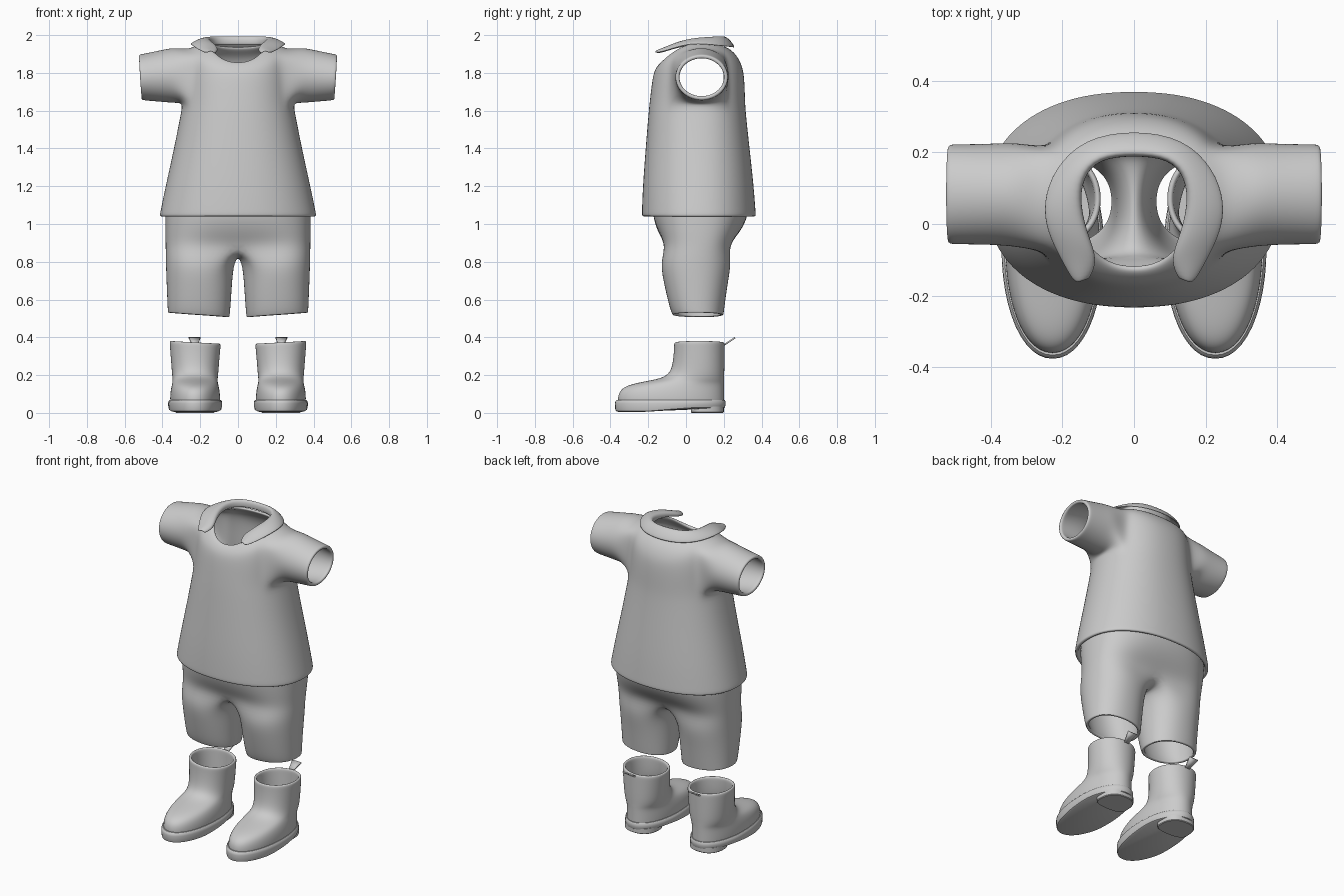
import bpy, bmesh
from math import sin, cos, pi, copysign, radians

if "Cube" in bpy.data.objects:
    bpy.data.objects.remove(bpy.data.objects["Cube"])


def oval(t, cx, w, yc, yf, yb, e=1.0):
    """Point on an egg-shaped outline; angle -90 deg is the front, 0 the +x side."""
    c, s = cos(t), sin(t)
    c, s = copysign(abs(c) ** e, c), copysign(abs(s) ** e, s)
    return cx + w * c, yc + (yb - yc if s > 0 else yc - yf) * s, s


def skin(bm, low, up, closed=False):
    n = len(low)
    for i in range(n if closed else n - 1):
        j = (i + 1) % n
        bm.faces.new((low[i], low[j], up[j], up[i]))


def finish(name, bm, thick=0.0, sub=0, offset=-1):
    """Mesh half -> mirrored, thickened, smoothed object."""
    me = bpy.data.meshes.new(name)
    bm.to_mesh(me)
    bm.free()
    ob = bpy.data.objects.new(name, me)
    bpy.context.collection.objects.link(ob)
    me.shade_smooth()
    if not sub:
        me.set_sharp_from_angle(angle=radians(40))
    ob.modifiers.new("Mirror", 'MIRROR').merge_threshold = 0.0005
    if thick:
        m = ob.modifiers.new("Thickness", 'SOLIDIFY')
        m.thickness, m.offset = thick, offset
    if sub:
        m = ob.modifiers.new("Smooth", 'SUBSURF')
        m.levels = m.render_levels = sub
    return ob


# Shirt: half-width, front y, back y, then z at front, side and back
bm = bmesh.new()
N = 16
rows = []
for w, yf, yb, zf, zs, zb in [
        (.417, -.235, .372, 1.04, 1.04, 1.04), (.414, -.235, .370, 1.06, 1.06, 1.06),
        (.385, -.230, .360, 1.20, 1.20, 1.20), (.340, -.215, .338, 1.40, 1.40, 1.40),
        (.307, -.201, .319, 1.57, 1.57, 1.57), (.293, -.194, .314, 1.64, 1.64, 1.64),
        (.285, -.186, .312, 1.71, 1.74, 1.72), (.278, -.178, .307, 1.77, 1.84, 1.80),
        (.262, -.168, .293, 1.81, 1.925, 1.85), (.215, -.150, .262, 1.84, 1.95, 1.905),
        (.160, -.128, .205, 1.86, 1.965, 1.945)]:
    row = []
    for i in range(N + 1):
        x, y, s = oval(-pi / 2 + pi * i / N, 0, w, .07, yf, yb, .9)
        row.append(bm.verts.new((x, y, zs + ((zb if s > 0 else zf) - zs) * s * s)))
    rows.append(row)
A, B, R0, R1 = 5, 11, 5, 8          # columns and rows left open for the sleeve
for r in range(len(rows) - 1):
    if R0 <= r < R1:
        skin(bm, rows[r][:A + 1], rows[r + 1][:A + 1])
        skin(bm, rows[r][B:], rows[r + 1][B:])
    else:
        skin(bm, rows[r], rows[r + 1])
# Sleeve grown from the open loop
prev = (rows[R0][A:B + 1] + [rows[r][B] for r in range(R0 + 1, R1)]
        + rows[R1][A:B + 1][::-1] + [rows[r][A] for r in range(R1 - 1, R0, -1)])
L = len(prev)
for x, z0, z1, ry in [(.33, 1.638, 1.938, .148), (.40, 1.643, 1.922, .143),
                      (.50, 1.652, 1.902, .142), (.52, 1.655, 1.898, .141)]:
    ring = []
    for i in range(L):
        t = 2 * pi * (i - 3) / L - pi / 2
        z = (z0 + z1) / 2 + (z1 - z0) / 2 * sin(t)
        ring.append(bm.verts.new((x + .06 * (z - 1.78), .083 + ry * cos(t), z)))
    skin(bm, prev, ring, True)
    prev = ring
finish("shirt", bm, .022, 2)

# Collar: fold line, outer edge and stand height, from back centre to front tip
bm = bmesh.new()
prev = None
for f, o, drop in [
        ((0, .195, 1.998), (0, .264, 1.932), .05),
        ((.10, .186, 1.998), (.14, .240, 1.936), .05),
        ((.148, .13, 1.994), (.225, .155, 1.945), .045),
        ((.155, .05, 1.984), (.256, .06, 1.955), .035),
        ((.130, -.04, 1.964), (.246, -.02, 1.945), .03),
        ((.105, -.10, 1.935), (.205, -.10, 1.918), .02),
        ((.130, -.155, 1.908), (.165, -.17, 1.902), .008)]:
    mid = [(a + b) / 2 for a, b in zip(f, o)]
    mid[2] += .012
    row = [bm.verts.new(p) for p in (o, mid, f, (f[0], f[1], f[2] - drop))]
    if prev:
        skin(bm, prev, row)
    prev = row
bmesh.ops.recalc_face_normals(bm, faces=bm.faces)
finish("collar", bm, .012, 2, 0)

# Shorts: hip rows, then crotch curve, then leg rings
bm = bmesh.new()
N = 12
prev = None
for w, yf, yb, z, dip in [(.385, -.178, .330, 1.10, 0), (.388, -.176, .328, 1.03, 0),
                          (.388, -.166, .302, .95, .02), (.386, -.156, .272, .88, .055)]:
    row = []
    for i in range(N + 1):
        x, y, s = oval(-pi / 2 + pi * i / N, 0, w, .07, yf, yb, .8)
        y -= dip * s * abs(s) ** 7      # centre crease towards the crotch
        row.append(bm.verts.new((x, y, z)))
    if prev:
        skin(bm, row, prev)
    prev = row
y0, y1 = prev[0].co.y, prev[-1].co.y
crotch = []
for k in range(1, 6):
    u = k / 6
    crotch.append(bm.verts.new((0, y1 + (y0 - y1) * u, .88 - .045 * sin(pi * u) ** .6)))
prev = prev + crotch
for xi, xo, yf, yb, z in [(.022, .385, -.140, .243, .79), (.030, .381, -.118, .222, .68),
                          (.038, .376, -.090, .206, .56), (.042, .374, -.076, .201, .525),
                          (.044, .373, -.072, .200, .517)]:
    ring = []
    for i in range(18):
        t = radians(-120 + 20 * i)
        x, y, s = oval(t, (xi + xo) / 2, (xo - xi) / 2, (yf + yb) / 2, yf, yb, .9)
        ring.append(bm.verts.new((x, y, z + .0125 * cos(t))))
    skin(bm, ring, prev, True)
    prev = ring
finish("shorts", bm, .018, 2)


def loft(rings, n, zfun=lambda x, y, z: z, e=.95, caps=False):
    """Closed stack of egg outlines: centre x, half-width, y centre/front/back, z."""
    bm = bmesh.new()
    prev = first = None
    for cx, w, yc, yf, yb, z in rings:
        ring = []
        for i in range(n):
            x, y, s = oval(2 * pi * i / n, cx, w, yc, yf, yb, e)
            ring.append(bm.verts.new((x, y, zfun(x, y, z))))
        if prev:
            skin(bm, prev, ring, True)
        first, prev = first or ring, ring
    if caps:
        bm.faces.new(first[::-1])
        bm.faces.new(prev)
    return bm


# Boot upper, hollow at the top
C = .227
boot = [(C, .132, -.06, -.362, .203, .045), (C, .134, -.06, -.364, .203, .08),
        (C, .131, -.05, -.355, .203, .115), (C, .126, -.03, -.325, .203, .14),
        (C, .122, .00, -.27, .203, .157), (C, .120, .03, -.20, .203, .170),
        (C, .121, .05, -.125, .203, .185), (C, .124, .065, -.082, .204, .215),
        (C, .129, .07, -.068, .205, .28), (C, .135, .07, -.064, .206, .35),
        (C, .137, .07, -.064, .206, .374)]
finish("boot", loft(boot, 24, lambda x, y, z: z + (.05 * (x - C) if z > .3 else 0)), .018, 2)


# Sole with raised instep
def instep(x, y, z):
    k = min(1, max(0, (y + .2) / .23))
    return z + (.018 * k if z < .03 else 0)


sole = [(C, .132, -.06, -.360, .198, .006), (C, .139, -.06, -.371, .205, .010),
        (C, .142, -.06, -.375, .209, .022), (C, .143, -.06, -.376, .210, .050),
        (C, .141, -.06, -.374, .209, .062), (C, .135, -.06, -.366, .205, .069)]
finish("sole", loft(sole, 48, instep, caps=True))

# Heel block
heel = [(C, .100, .08, .03, .196, .0), (C, .104, .08, .026, .200, .004),
        (C, .104, .08, .026, .200, .035)]
finish("heel", loft(heel, 32, e=.8, caps=True))

# Pull tab at the back of the boot
bm = bmesh.new()
bm.faces.new([bm.verts.new(p) for p in [
    (C - .014, .200, .358), (C + .014, .200, .358),
    (C + .034, .260, .398), (C - .028, .260, .398)]])
finish("pull_tab", bm, .008, 0, 0)
